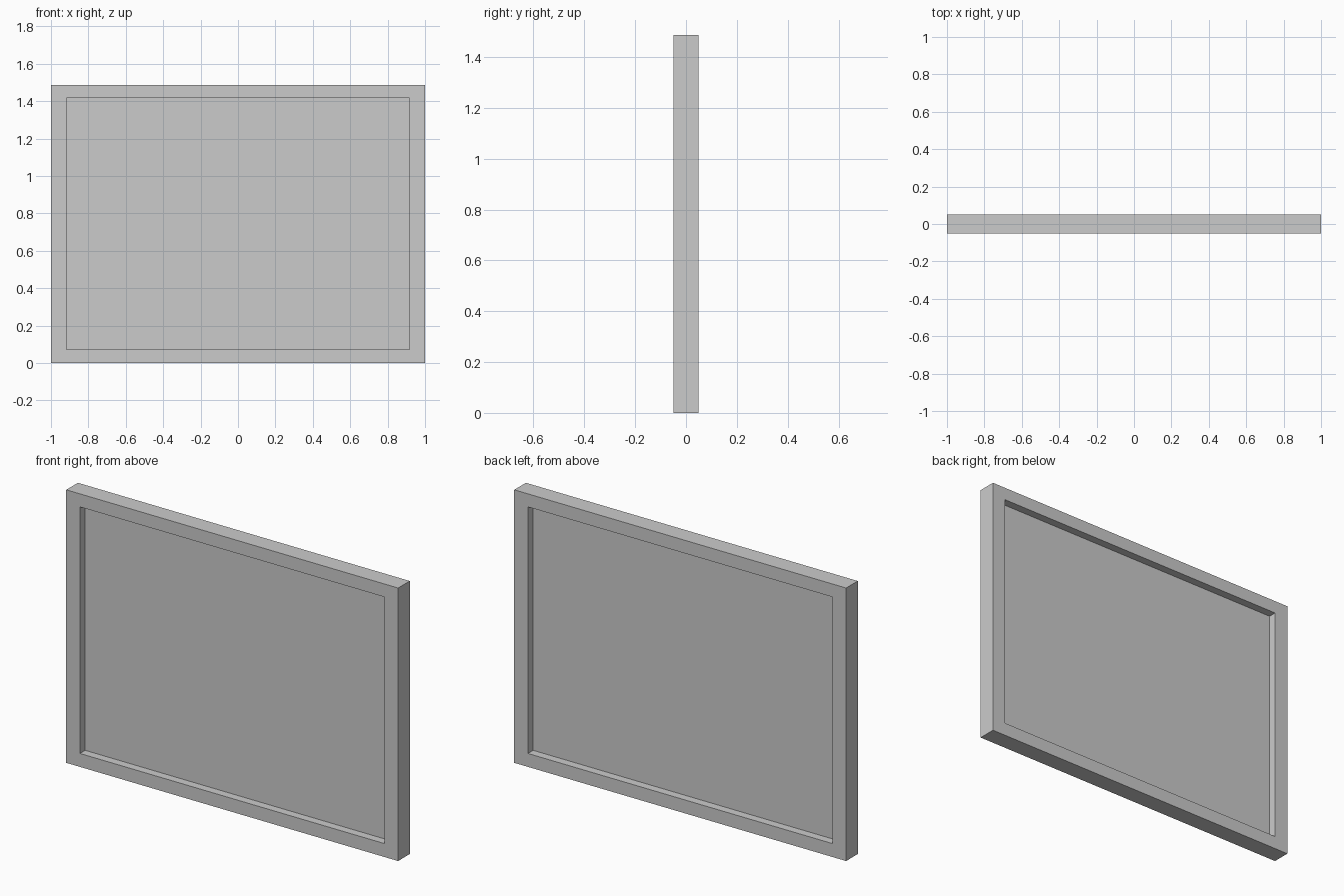
import bpy, bmesh

if "Cube" in bpy.data.objects:
    bpy.data.objects.remove(bpy.data.objects["Cube"])

DEPTH = 0.05                              # half thickness of the frame
OUTER = (-1.0, 1.0, 0.0, 1.487)           # x min, x max, z min, z max
INNER = (-0.917, 0.917, 0.073, 1.416)
PANEL = 0.005                             # half thickness of the panel


def ring(bm, rect, y):
    x0, x1, z0, z1 = rect
    return [bm.verts.new((x, y, z)) for x, z in ((x0, z0), (x1, z0), (x1, z1), (x0, z1))]


def finish(bm, name):
    bmesh.ops.recalc_face_normals(bm, faces=bm.faces)
    mesh = bpy.data.meshes.new(name)
    bm.to_mesh(mesh)
    bm.free()
    obj = bpy.data.objects.new(name, mesh)
    bpy.context.collection.objects.link(obj)


# Rectangular frame: four rings joined into a closed tube
bm = bmesh.new()
rings = [ring(bm, r, y) for r, y in
         ((OUTER, -DEPTH), (OUTER, DEPTH), (INNER, DEPTH), (INNER, -DEPTH))]
for k in range(4):
    a, b = rings[k], rings[(k + 1) % 4]
    for i in range(4):
        j = (i + 1) % 4
        bm.faces.new((a[i], a[j], b[j], b[i]))
finish(bm, "frame")

# Thin panel recessed equally on both sides
bm = bmesh.new()
front, back = ring(bm, INNER, -PANEL), ring(bm, INNER, PANEL)
bm.faces.new(front)
bm.faces.new(back[::-1])
for i in range(4):
    j = (i + 1) % 4
    bm.faces.new((front[i], back[i], back[j], front[j]))
finish(bm, "panel")
